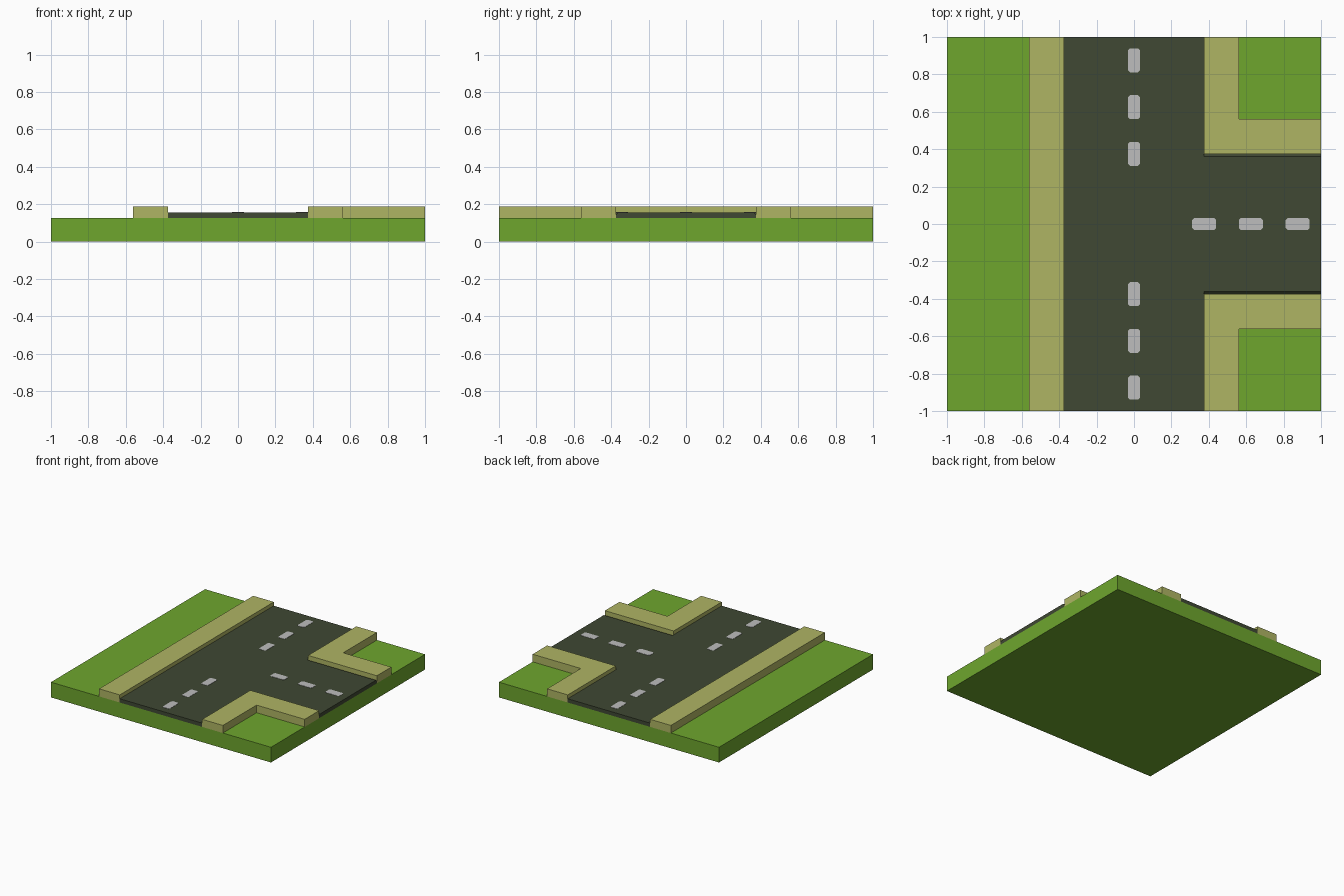
import bpy
import bmesh
from mathutils import Matrix

cube = bpy.data.objects.get("Cube")
if cube:
    bpy.data.objects.remove(cube, do_unlink=True)


def material(name, rgb):
    mat = bpy.data.materials.new(name)
    mat.use_nodes = True
    mat.diffuse_color = (*rgb, 1)
    mat.node_tree.nodes["Principled BSDF"].inputs["Base Color"].default_value = (*rgb, 1)
    return mat


GRASS = material("grass green", (0.156, 0.381, 0.027))
ASPHALT = material("dark asphalt", (0.050, 0.065, 0.033))
PAVING = material("sand paving", (0.429, 0.462, 0.127))
PAINT = material("light grey paint", (0.515, 0.515, 0.515))

GROUND, ROAD, KERB = 0.125, 0.156, 0.1875   # top heights
INNER, OUTER = 0.375, 0.5625                # pavement edges


def prism(name, outline, low, high, mat, matrix=Matrix()):
    """Extrude a flat outline from low to high, then place it with matrix."""
    bm = bmesh.new()
    face = bm.faces.new([bm.verts.new((x, y, low)) for x, y in outline])
    new = bmesh.ops.extrude_face_region(bm, geom=[face])["geom"]
    bmesh.ops.translate(bm, vec=(0, 0, high - low),
                        verts=[v for v in new if isinstance(v, bmesh.types.BMVert)])
    bm.transform(matrix)
    bmesh.ops.recalc_face_normals(bm, faces=bm.faces)
    mesh = bpy.data.meshes.new(name)
    bm.to_mesh(mesh)
    bm.free()
    mesh.materials.append(mat)
    obj = bpy.data.objects.new(name, mesh)
    bpy.context.collection.objects.link(obj)
    return obj


def rect(x0, x1, y0, y1):
    return [(x0, y0), (x1, y0), (x1, y1), (x0, y1)]


def clipped_rect(cx, cy, hx, hy, c):
    """Rectangle with small cut corners."""
    pts = [(hx, hy - c), (hx - c, hy), (c - hx, hy), (-hx, hy - c),
           (-hx, c - hy), (c - hx, -hy), (hx - c, -hy), (hx, c - hy)]
    return [(cx + x, cy + y) for x, y in pts]


# Ground slab
prism("grass_base", rect(-1, 1, -1, 1), 0, GROUND, GRASS)

# Through road and side road; the side road has chamfered upper edges
prism("main_road", rect(-INNER, INNER, -1, 1), GROUND, ROAD, ASPHALT)
c = 0.013
profile = [(-INNER, GROUND), (INNER, GROUND), (INNER, ROAD - c),
           (INNER - c, ROAD), (c - INNER, ROAD), (-INNER, ROAD - c)]
yz_to_x = Matrix(((0, 0, 1, 0), (1, 0, 0, 0), (0, 1, 0, 0), (0, 0, 0, 1)))
prism("side_road", profile, INNER, 1, ASPHALT, yz_to_x)

# Straight pavement and the two corner pavements
prism("straight_pavement", rect(-OUTER, -INNER, -1, 1), GROUND, KERB, PAVING)
for side, s in (("front", -1), ("back", 1)):
    corner = [(INNER, INNER), (1, INNER), (1, OUTER),
              (OUTER, OUTER), (OUTER, 1), (INNER, 1)]
    prism(side + "_corner_pavement", [(x, s * y) for x, y in corner],
          GROUND, KERB, PAVING)

# Painted lane dashes on all three arms
for i, d in enumerate((0.375, 0.625, 0.875), 1):
    for arm, x, y, hx, hy in (("front", 0, -d, 0.032, 0.064),
                              ("back", 0, d, 0.032, 0.064),
                              ("side", d, 0, 0.064, 0.032)):
        prism(f"{arm}_lane_dash_{i}", clipped_rect(x, y, hx, hy, 0.01),
              ROAD - 0.002, ROAD + 0.002, PAINT)
